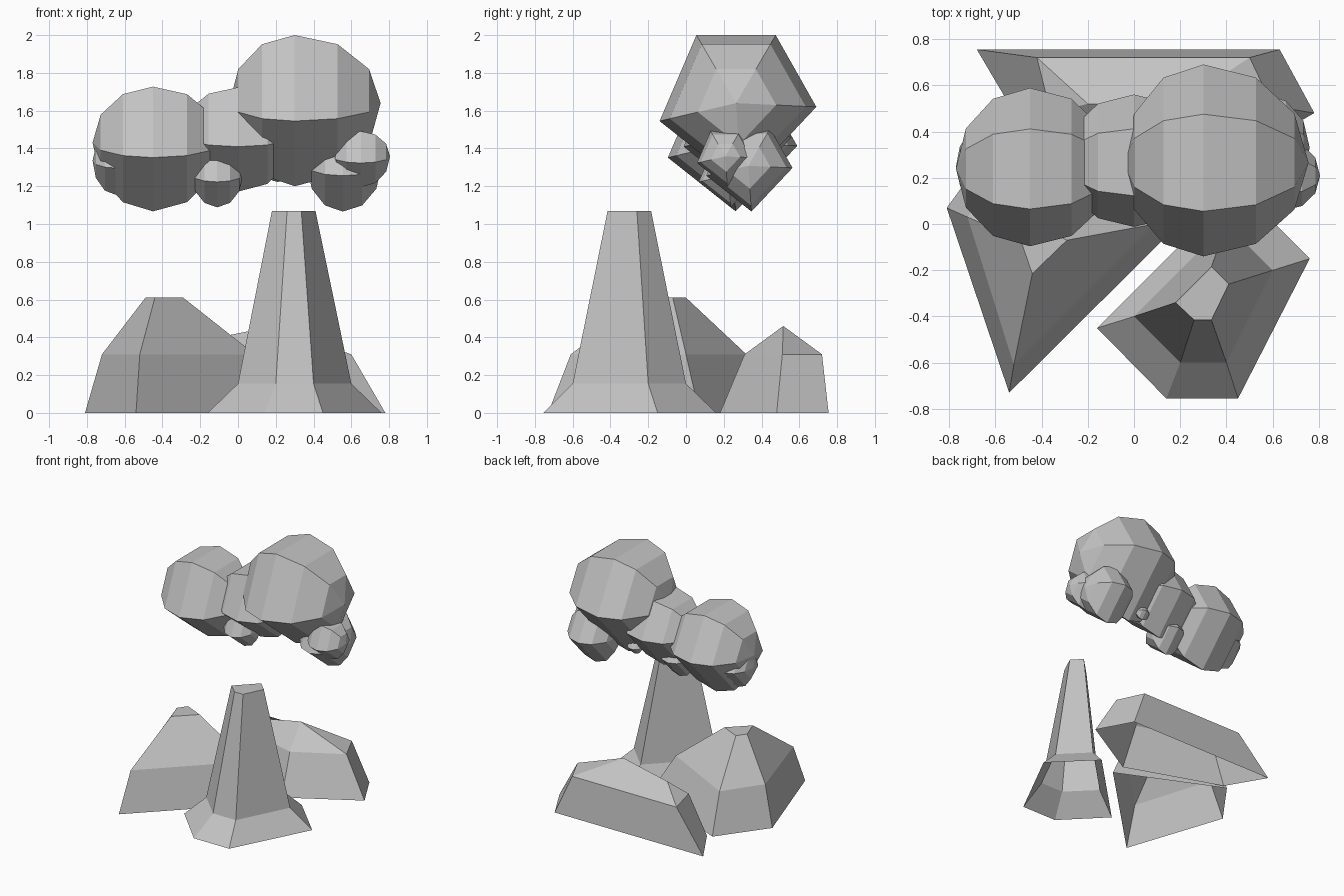
import bpy, bmesh, math

cube = bpy.data.objects.get("Cube")
if cube:
    bpy.data.objects.remove(cube)

stone = bpy.data.materials.new("stone_grey")
stone.use_nodes = True
stone.diffuse_color = (0.55, 0.55, 0.55, 1)
stone.node_tree.nodes["Principled BSDF"].inputs["Base Color"].default_value = (0.55, 0.55, 0.55, 1)


def finish(name, bm):
    bmesh.ops.remove_doubles(bm, verts=bm.verts[:], dist=0.0005)
    mesh = bpy.data.meshes.new(name)
    bm.to_mesh(mesh)
    bm.free()
    mesh.materials.append(stone)
    obj = bpy.data.objects.new(name, mesh)
    bpy.context.collection.objects.link(obj)
    return obj


def bridge(bm, low, high):
    """Quads between two rings; shared points give triangles."""
    n = len(low)
    for i in range(n):
        j = (i + 1) % n
        bm.faces.new((low[i], low[j], high[j], high[i]))


def rock(name, rings, capped=True):
    """Faceted rock with an open base, lofted through counter-clockwise rings."""
    bm = bmesh.new()
    loops = [[bm.verts.new(p) for p in ring] for ring in rings]
    for low, high in zip(loops, loops[1:]):
        bridge(bm, low, high)
    if capped:
        bm.faces.new(loops[-1])
    return finish(name, bm)


def level(z, *points):
    return [(x, y, z) for x, y in points]


# Tall pillar with a flared foot
rock("tall_pillar", [
    level(0, (-.16, -.45), (.14, -.755), (.45, -.755), (.76, -.15), (.45, .16)),
    level(.155, (0, -.4), (.2, -.6), (.4, -.6), (.6, -.2), (.4, 0)),
    level(1.07, (.18, -.34), (.26, -.415), (.335, -.415), (.41, -.26), (.335, -.185)),
])

# Four-sided rock on the side
rock("side_rock", [
    level(0, (-.81, .07), (-.54, -.73), (.265, .07), (-.54, .44)),
    level(.31, (-.72, .03), (-.52, -.61), (.09, 0), (-.52, .32)),
    level(.61, (-.49, -.07), (-.44, -.215), (-.29, -.07), (-.44, 0)),
])

# Long rock at the back, closing in a sloping ridge
ridge_low, ridge_high = (-.2, .52, .38), (.19, .515, .46)
rock("back_rock", [
    level(0, (-.5, .45), (.26, .18), (.78, .48), (.63, .755), (-.68, .755)),
    level(.31, (-.36, .48), (.24, .31), (.6, .51), (.5, .72), (-.42, .72)),
    [ridge_low, ridge_high, ridge_high, ridge_high, ridge_low],
], capped=False)

# Floating cluster: five-sided globes whose poles point sideways
PROFILE = [(-.21, .36), (-.405, -.095), (.03, -.44), (.425, -.02), (.21, .36)]


def globe(name, center, reach, size):
    """reach holds the distances from the widest ring to the -x and +x poles."""
    cx, cy, cz = center
    bm = bmesh.new()
    loops = []
    for step in range(7):
        a = math.radians(-90 + 30 * step)
        r = size * math.cos(a)
        x = cx + reach[step > 3] * math.sin(a)
        loops.append([bm.verts.new((x, cy + r * y, cz + r * z)) for y, z in PROFILE])
    for low, high in zip(loops, loops[1:]):
        bridge(bm, low, high)
    bmesh.ops.remove_doubles(bm, verts=bm.verts[:], dist=0.0005)
    bmesh.ops.recalc_face_normals(bm, faces=bm.faces[:])
    return finish(name, bm)


globe("large_globe", (.3, .265, 1.64), (.345, .455), 1)
globe("side_globe", (-.45, .238, 1.43), (.32, .36), .825)
globe("middle_globe", (0, .267, 1.475), (.31, .31), .69)
globe("lower_globe", (-.11, .225, 1.26), (.135, .135), .39)
globe("hanging_globe", (.555, .33, 1.308), (.19, .205), .55)
globe("outer_globe", (.65, .208, 1.358), (.15, .155), .37)
globe("end_globe", (-.64, .25, 1.335), (.13, .13), .415)
globe("tiny_globe", (.21, .34, 1.28), (.06, .06), .13)
